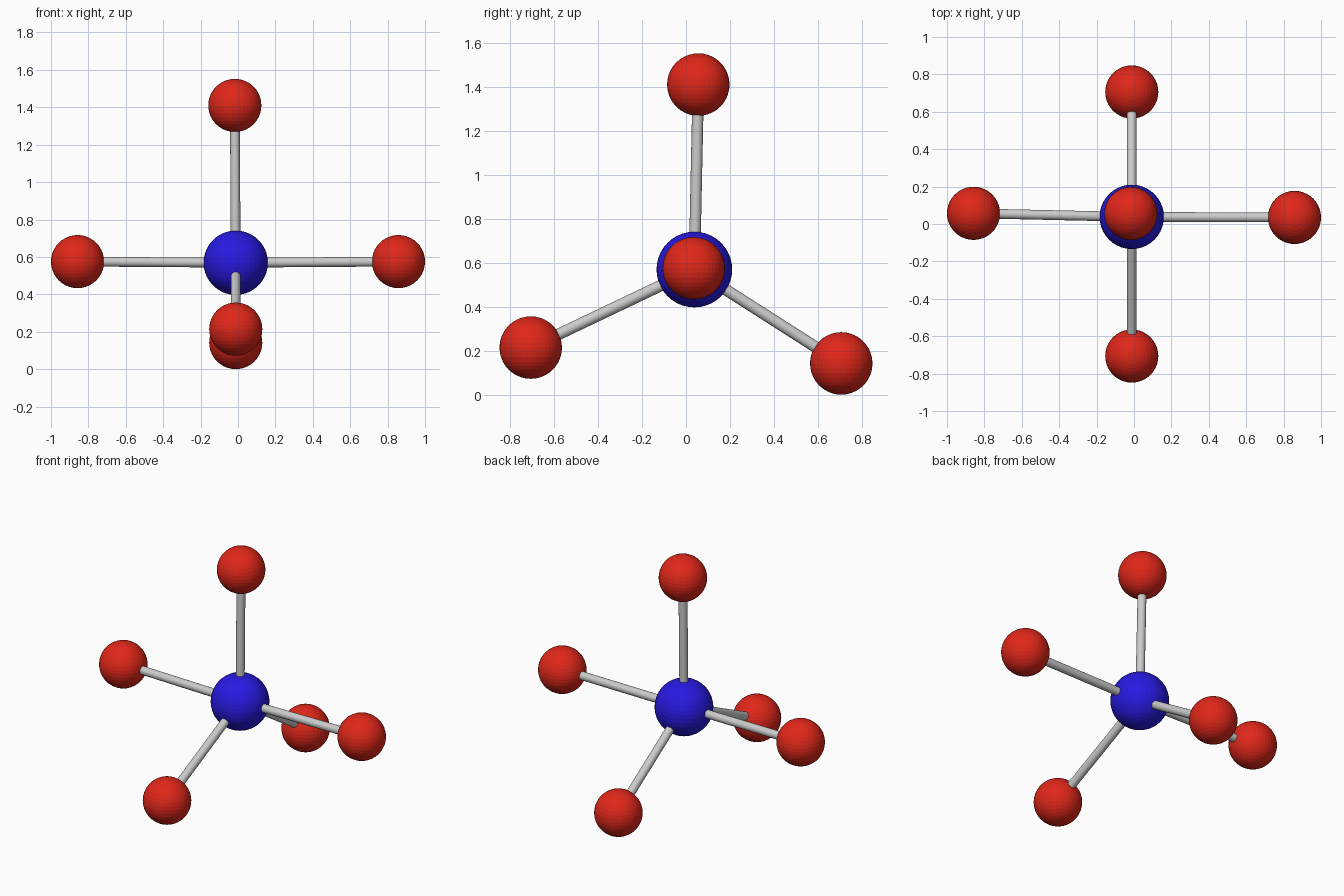
import bpy
from mathutils import Vector

if "Cube" in bpy.data.objects:
    bpy.data.objects.remove(bpy.data.objects["Cube"])

BALL_R, CORE_R, ROD_R = 0.142, 0.172, 0.026


def material(name, color):
    m = bpy.data.materials.new(name)
    m.diffuse_color = color
    m.use_nodes = True
    m.node_tree.nodes["Principled BSDF"].inputs["Base Color"].default_value = m.diffuse_color
    return m


def ball(name, pos, radius, mat, axis):
    # pole of the sphere follows its bond
    rot = Vector(axis).to_track_quat('Z', 'Y').to_euler()
    bpy.ops.mesh.primitive_uv_sphere_add(segments=40, ring_count=20, radius=radius,
                                         location=pos, rotation=rot)
    ob = bpy.context.object
    ob.name = name
    ob.data.materials.append(mat)


def rod(name, a, b):
    d = b - a
    bpy.ops.mesh.primitive_cylinder_add(vertices=20, radius=ROD_R, depth=d.length,
                                        location=(a + b) / 2,
                                        rotation=d.to_track_quat('Z', 'Y').to_euler())
    bpy.context.object.name = name
    bpy.ops.object.shade_smooth_by_angle()


red = material("red", (0.75, 0.02, 0.01, 1))
blue = material("blue", (0.02, 0.01, 0.75, 1))

# central atom
core = Vector((-0.012, 0.038, 0.569))
ball("central_atom", core, CORE_R, blue, (0, 0, 1))

# outer atoms, each joined to the centre by a bond
outer = {
    "top": (-0.017, 0.056, 1.410),
    "left": (-0.858, 0.057, 0.575),
    "right": (0.858, 0.035, 0.575),
    "front": (-0.012, -0.706, 0.214),
    "back": (-0.012, 0.706, 0.142),
}
for side, p in outer.items():
    p = Vector(p)
    ball(side + "_atom", p, BALL_R, red, (0, 0, 1))
    rod(side + "_bond", core, p)
